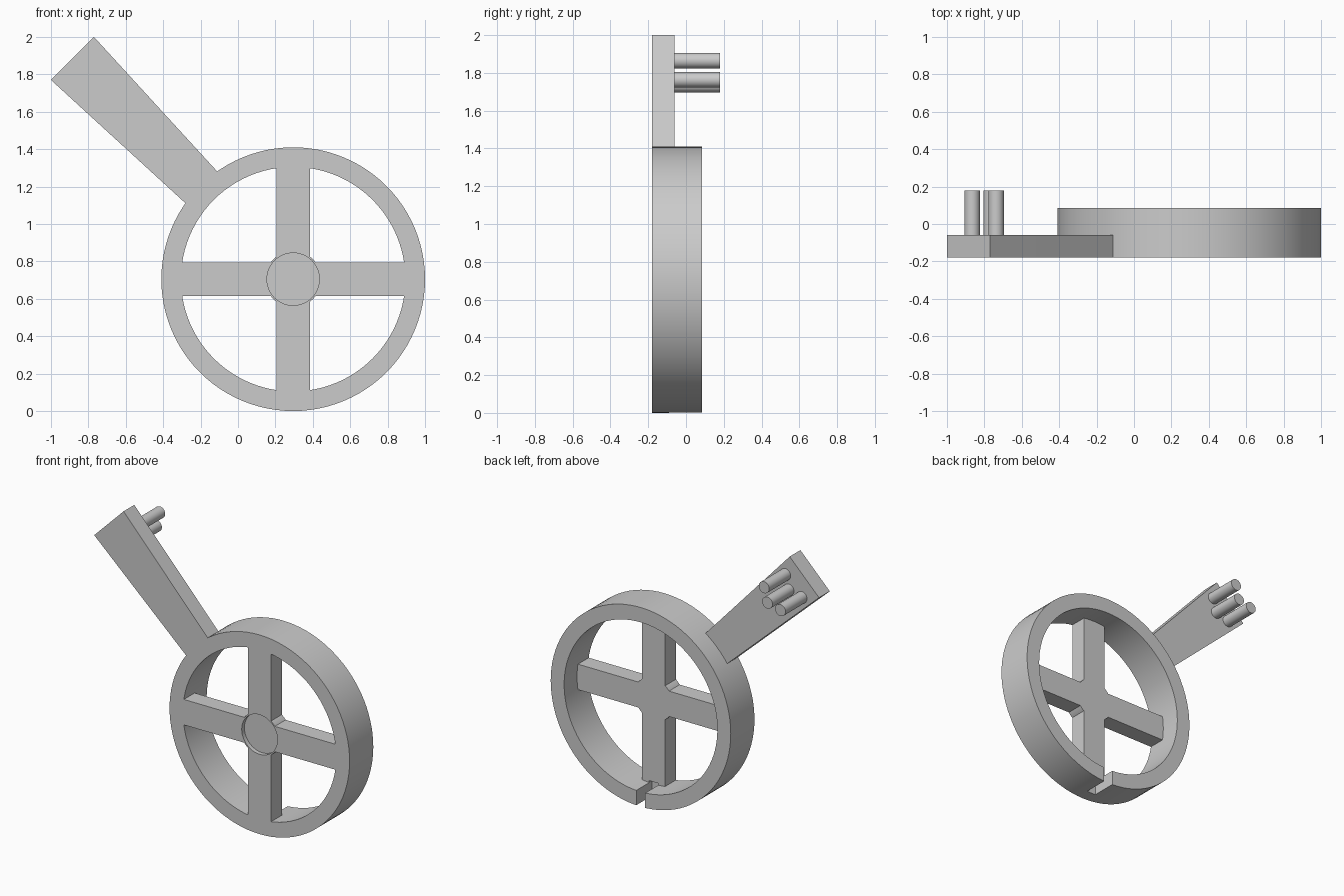
import bpy
import bmesh
from math import cos, sin, tau, radians
from mathutils import Vector

default = bpy.data.objects.get("Cube")
if default:
    bpy.data.objects.remove(default, do_unlink=True)

grey = bpy.data.materials.new("plain grey")
grey.use_nodes = True
grey.diffuse_color = (0.6, 0.6, 0.6, 1)
grey.node_tree.nodes["Principled BSDF"].inputs["Base Color"].default_value = (0.6, 0.6, 0.6, 1)

CX, CZ = 0.295, 0.705        # wheel centre
OUTER, INNER = 0.705, 0.6    # rim radii
FRONT, WEB, BACK, PIN_END = -0.18, -0.06, 0.085, 0.18


def extrude_outline(name, points, y0, y1):
    """Extrude an outline in the x-z plane from y0 to y1."""
    bm = bmesh.new()
    face = bm.faces.new([bm.verts.new((x, y0, z)) for x, z in points])
    moved = bmesh.ops.extrude_face_region(bm, geom=[face])
    verts = [g for g in moved["geom"] if isinstance(g, bmesh.types.BMVert)]
    bmesh.ops.translate(bm, verts=verts, vec=Vector((0, y1 - y0, 0)))
    bmesh.ops.recalc_face_normals(bm, faces=bm.faces)
    mesh = bpy.data.meshes.new(name)
    bm.to_mesh(mesh)
    bm.free()
    mesh.materials.append(grey)
    obj = bpy.data.objects.new(name, mesh)
    bpy.context.collection.objects.link(obj)
    return obj


def cylinder(name, x, z, radius, y0, y1, sides=96):
    ring = [(x + radius * cos(tau * i / sides), z + radius * sin(tau * i / sides))
            for i in range(sides)]
    return extrude_outline(name, ring, y0, y1)


def box(name, x, z, half_x, half_z, y0, y1):
    corners = [(x - half_x, z - half_z), (x + half_x, z - half_z),
               (x + half_x, z + half_z), (x - half_x, z + half_z)]
    return extrude_outline(name, corners, y0, y1)


def combine(target, other, operation):
    """Apply a boolean and drop the helper object."""
    mod = target.modifiers.new("combine", "BOOLEAN")
    mod.operation = operation
    mod.solver = "EXACT"
    mod.object = other
    other.hide_render = True
    bpy.context.view_layer.objects.active = target
    bpy.ops.object.modifier_apply(modifier=mod.name)
    bpy.data.objects.remove(other, do_unlink=True)


# Rim
wheel = cylinder("wheel", CX, CZ, OUTER, FRONT, BACK)
combine(wheel, cylinder("bore", CX, CZ, INNER, FRONT - 0.1, BACK + 0.1), "DIFFERENCE")

# Crossed spokes and hub
reach = (OUTER + INNER) / 2
web = box("upright_spoke", CX, CZ, 0.09, reach, FRONT, WEB)
combine(web, box("level_spoke", CX, CZ, reach, 0.09, FRONT, WEB), "UNION")
combine(web, cylinder("hub", CX, CZ, 0.15, FRONT, WEB), "UNION")
combine(wheel, web, "UNION")

# Tapered arm, rooted inside the rim
arm = extrude_outline("arm", [(-1, 1.77), (-0.77, 2), (-0.115, 1.285),
                              (-0.075, 1.24), (-0.24, 1.075), (-0.285, 1.115)], FRONT, WEB)
combine(wheel, arm, "UNION")

# Shallow hub recess and slot in the back of the rim
combine(wheel, cylinder("recess", CX, CZ, 0.14, FRONT - 0.1, FRONT + 0.03), "DIFFERENCE")
combine(wheel, box("slot", CX, 0.01, 0.035, 0.11, -0.09, BACK + 0.1), "DIFFERENCE")

# Three pins on the back of the arm
parts = [wheel]
for name, x, z in (("outer_pin", -0.865, 1.737), ("upper_pin", -0.737, 1.865),
                   ("inner_pin", -0.763, 1.763)):
    parts.append(cylinder(name, x, z, 0.041, WEB - 0.01, PIN_END, 32))

# Smooth the round walls, keep the edges crisp
bpy.ops.object.select_all(action="DESELECT")
for part in parts:
    part.select_set(True)
bpy.context.view_layer.objects.active = wheel
bpy.ops.object.shade_smooth_by_angle(angle=radians(30))
